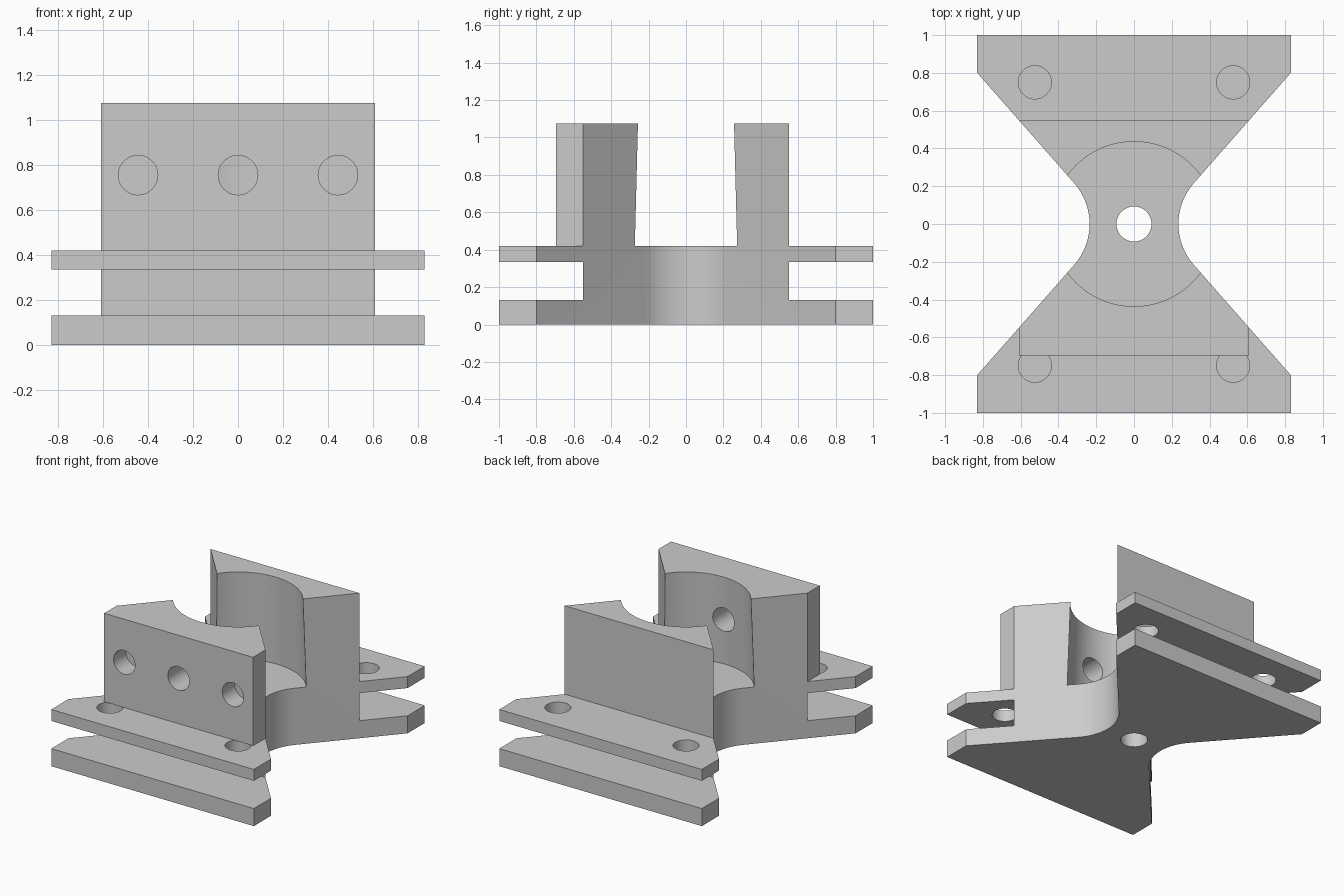
import bpy, bmesh, math
from mathutils import Matrix, Vector

if "Cube" in bpy.data.objects:
    bpy.data.objects.remove(bpy.data.objects["Cube"])

TOP, DECK = 1.075, 0.42


def to_object(name, bm):
    bmesh.ops.recalc_face_normals(bm, faces=bm.faces)
    mesh = bpy.data.meshes.new(name)
    bm.to_mesh(mesh)
    bm.free()
    obj = bpy.data.objects.new(name, mesh)
    bpy.context.collection.objects.link(obj)
    return obj


def cut(body, bm):
    cutter = to_object("cutter", bm)
    cutter.hide_render = True
    mod = body.modifiers.new("cut", 'BOOLEAN')
    mod.operation, mod.solver, mod.object = 'DIFFERENCE', 'EXACT', cutter
    bpy.context.view_layer.objects.active = body
    bpy.ops.object.modifier_apply(modifier=mod.name)
    bpy.data.objects.remove(cutter, do_unlink=True)


def cut_box(body, lo, hi):
    lo, hi = Vector(lo), Vector(hi)
    bm = bmesh.new()
    bmesh.ops.create_cube(bm, size=1, matrix=Matrix.Translation((lo + hi) / 2)
                          @ Matrix.Diagonal((*(hi - lo), 1)))
    cut(body, bm)


def cut_round(body, start, end, r1, r2=None, segments=32):
    start, end = Vector(start), Vector(end)
    axis = end - start
    bm = bmesh.new()
    bmesh.ops.create_cone(
        bm, cap_ends=True, segments=segments, radius1=r1,
        radius2=r1 if r2 is None else r2, depth=axis.length,
        matrix=Matrix.Translation((start + end) / 2)
        @ axis.to_track_quat('Z', 'Y').to_matrix().to_4x4())
    cut(body, bm)


# Hourglass outline with rounded waist, extruded to full height
cx, r = 0.562, 0.327
sweep = math.atan2(0.66, 0.75)
right = [(0.83, -1), (0.83, -0.8)]
for i in range(17):
    a = sweep * (i / 8 - 1)
    right.append((cx - r * math.cos(a), r * math.sin(a)))
right += [(0.83, 0.8), (0.83, 1)]
outline = right + [(-x, y) for x, y in reversed(right)]
bm = bmesh.new()
face = bm.faces.new([bm.verts.new((x, y, 0)) for x, y in outline])
ext = bmesh.ops.extrude_face_region(bm, geom=[face])
bmesh.ops.translate(bm, vec=(0, 0, TOP),
                    verts=[v for v in ext["geom"] if isinstance(v, bmesh.types.BMVert)])
body = to_object("bracket_body", bm)

# Slots between the lower and upper plates
cut_box(body, (-1, 0.55, 0.13), (1, 1.2, 0.335))
cut_box(body, (-1, -1.2, 0.13), (1, -0.55, 0.335))

# Space above the upper plates, leaving the thicker front wall
cut_box(body, (-1, 0.55, DECK), (1, 1.2, 1.3))
cut_box(body, (-1, -1.2, DECK), (1, -0.695, 1.3))
for s in (-1, 1):
    x0, x1 = sorted((s * 0.61, s * 1.0))
    cut_box(body, (x0, -1.1, DECK), (x1, -0.55, 1.3))

# Slightly tapered round pocket between the two walls
cut_round(body, (0, 0, DECK), (0, 0, 1.2), 0.458, 0.432, 80)

# Centre hole, plate holes and front wall holes
cut_round(body, (0, 0, -0.1), (0, 0, 0.6), 0.093)
for x in (-0.525, 0.525):
    cut_round(body, (x, 0.75, 0.25), (x, 0.75, 0.5), 0.088)
    cut_round(body, (x, -0.75, 0.25), (x, -0.75, DECK), 0.088)
for x, depth in ((-0.445, -0.55), (0, -0.2), (0.445, -0.55)):
    cut_round(body, (x, -0.8, 0.755), (x, depth, 0.755), 0.088)

body.select_set(True)
bpy.context.view_layer.objects.active = body
bpy.ops.object.shade_smooth_by_angle(angle=math.radians(20))
